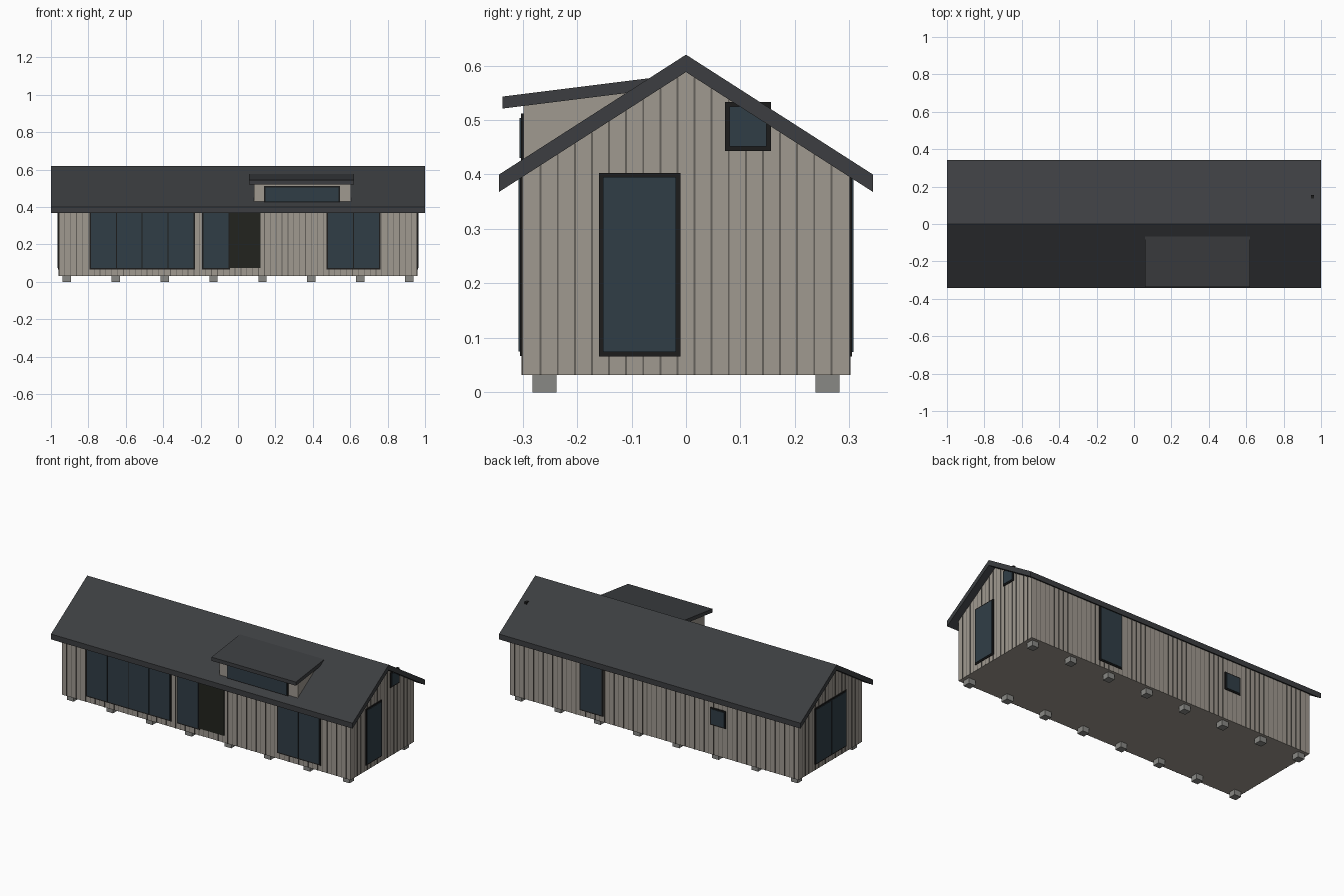
import bpy, bmesh

if "Cube" in bpy.data.objects:
    bpy.data.objects.remove(bpy.data.objects["Cube"])

W, D, BASE = 0.957, 0.30, 0.032       # wall half length, half depth, floor height
RIDGE, SLOPE, THICK = 0.62, 0.641, 0.032


def mat(name, rgb):
    m = bpy.data.materials.new(name)
    m.diffuse_color = (*rgb, 1)
    m.use_nodes = True
    m.node_tree.nodes["Principled BSDF"].inputs["Base Color"].default_value = m.diffuse_color
    return m


CLAD = mat("timber_cladding", (0.35, 0.32, 0.28))
GAP = mat("batten_shadow", (0.13, 0.12, 0.105))
ROOF = mat("dark_roof", (0.045, 0.048, 0.052))
FRAME = mat("black_frame", (0.012, 0.012, 0.012))
GLASS = mat("glass", (0.03, 0.048, 0.062))
DOOR = mat("dark_door", (0.016, 0.017, 0.013))
STONE = mat("pier_stone", (0.25, 0.25, 0.235))


def finish(name, bm, material):
    bmesh.ops.recalc_face_normals(bm, faces=bm.faces)
    me = bpy.data.meshes.new(name)
    bm.to_mesh(me)
    bm.free()
    me.materials.append(material)
    ob = bpy.data.objects.new(name, me)
    bpy.context.collection.objects.link(ob)
    return ob


def boxes(name, items, material):
    """One object from a list of (low corner, high corner) boxes."""
    bm = bmesh.new()
    for a, b in items:
        vs = bmesh.ops.create_cube(bm, size=1)["verts"]
        for v in vs:
            v.co = [(a[i] + b[i]) / 2 + v.co[i] * (b[i] - a[i]) for i in range(3)]
    return finish(name, bm, material)


def prism(name, profile, x0, x1, material):
    """Extrude a y-z outline along x."""
    bm = bmesh.new()
    face = bm.faces.new([bm.verts.new((x0, y, z)) for y, z in profile])
    ext = bmesh.ops.extrude_face_region(bm, geom=[face])["geom"]
    bmesh.ops.translate(bm, vec=(x1 - x0, 0, 0),
                        verts=[g for g in ext if isinstance(g, bmesh.types.BMVert)])
    return finish(name, bm, material)


def under(y):
    return RIDGE - THICK - SLOPE * abs(y)


# walls and gables
prism("house_walls", [(-D, BASE), (D, BASE), (D, under(D) + 0.005),
                      (0, under(0) + 0.005), (-D, under(D) + 0.005)], -W, W, CLAD)

# main gable roof
E = 0.343
prism("main_roof", [(-E, under(E)), (-E, under(E) + THICK), (0, RIDGE),
                    (E, under(E) + THICK), (E, under(E)), (0, under(0))], -1, 1, ROOF)

# thin vertical battens on all four walls
P, T, H = 0.0314, 0.002, 0.0018
battens = []
for i in range(-30, 31):
    x = i * P + P / 2
    if abs(x) < W:
        for s in (-1, 1):
            ys = sorted((s * D, s * (D + T)))
            battens.append(((x - H, ys[0], BASE), (x + H, ys[1], under(D))))
for i in range(-9, 9):
    y = i * P + P / 2
    for s in (-1, 1):
        xs = sorted((s * W, s * (W + T)))
        battens.append(((xs[0], y - H, BASE), (xs[1], y + H, under(y))))
boxes("wall_battens", battens, GAP)

# foundation piers
boxes("foundation_piers",
      [((x - 0.022, y - 0.022, 0), (x + 0.022, y + 0.022, BASE))
       for x in [-0.915 + i * 1.83 / 7 for i in range(8)] for y in (-0.26, 0.26)], STONE)

# shed dormer
prism("dormer_walls", [(-0.298, 0.41), (-0.298, 0.528), (-0.07, 0.558), (-0.07, 0.5)],
      0.085, 0.605, CLAD)
prism("dormer_roof", [(-0.337, 0.521), (-0.337, 0.543), (-0.065, 0.577), (-0.065, 0.555)],
      0.06, 0.62, ROOF)


def on_wall(axis, plane, out, u, z, depth):
    """Box lying on a wall: axis is the wall normal, out its sign."""
    n = sorted((plane - out * 0.01, plane + out * depth))
    if axis == "x":
        return (n[0], u[0], z[0]), (n[1], u[1], z[1])
    return (u[0], n[0], z[0]), (u[1], n[1], z[1])


def window(name, axis, plane, out, u0, u1, z0, z1, panes=1, border=0.008):
    """Black frame plate with slightly proud panes."""
    boxes(name + "_frame", [on_wall(axis, plane, out, (u0, u1), (z0, z1), 0.005)], FRAME)
    step = (u1 - u0 - 2 * border) / panes
    items = []
    for i in range(panes):
        a = u0 + border + i * step + (0.003 if i else 0)
        b = u0 + border + (i + 1) * step - (0.003 if i < panes - 1 else 0)
        items.append(on_wall(axis, plane, out, (a, b), (z0 + border, z1 - border), 0.008))
    boxes(name + "_glass", items, GLASS)


# front glazing and entrance
window("front_left_window", "y", -D, -1, -0.795, -0.23, 0.067, 0.402, 4)
window("entrance_sidelight", "y", -D, -1, -0.192, -0.042, 0.067, 0.402)
boxes("entrance_door", [on_wall("y", -D, -1, (-0.045, 0.12), (0.075, 0.402), 0.006)], DOOR)
window("front_right_window", "y", -D, -1, 0.472, 0.762, 0.067, 0.402, 2)
window("dormer_window", "y", -0.298, -1, 0.138, 0.545, 0.422, 0.512)

# gable end glazing
window("right_door", "x", W, 1, -0.16, -0.01, 0.066, 0.403)
window("right_loft_window", "x", W, 1, 0.072, 0.156, 0.443, 0.533)
window("left_double_door", "x", -W, -1, -0.148, 0.148, 0.066, 0.403, 2)

# back door and small back window
window("back_door", "y", D, 1, 0.338, 0.492, 0.066, 0.402)
window("back_window", "y", D, 1, -0.477, -0.373, 0.21, 0.315)
